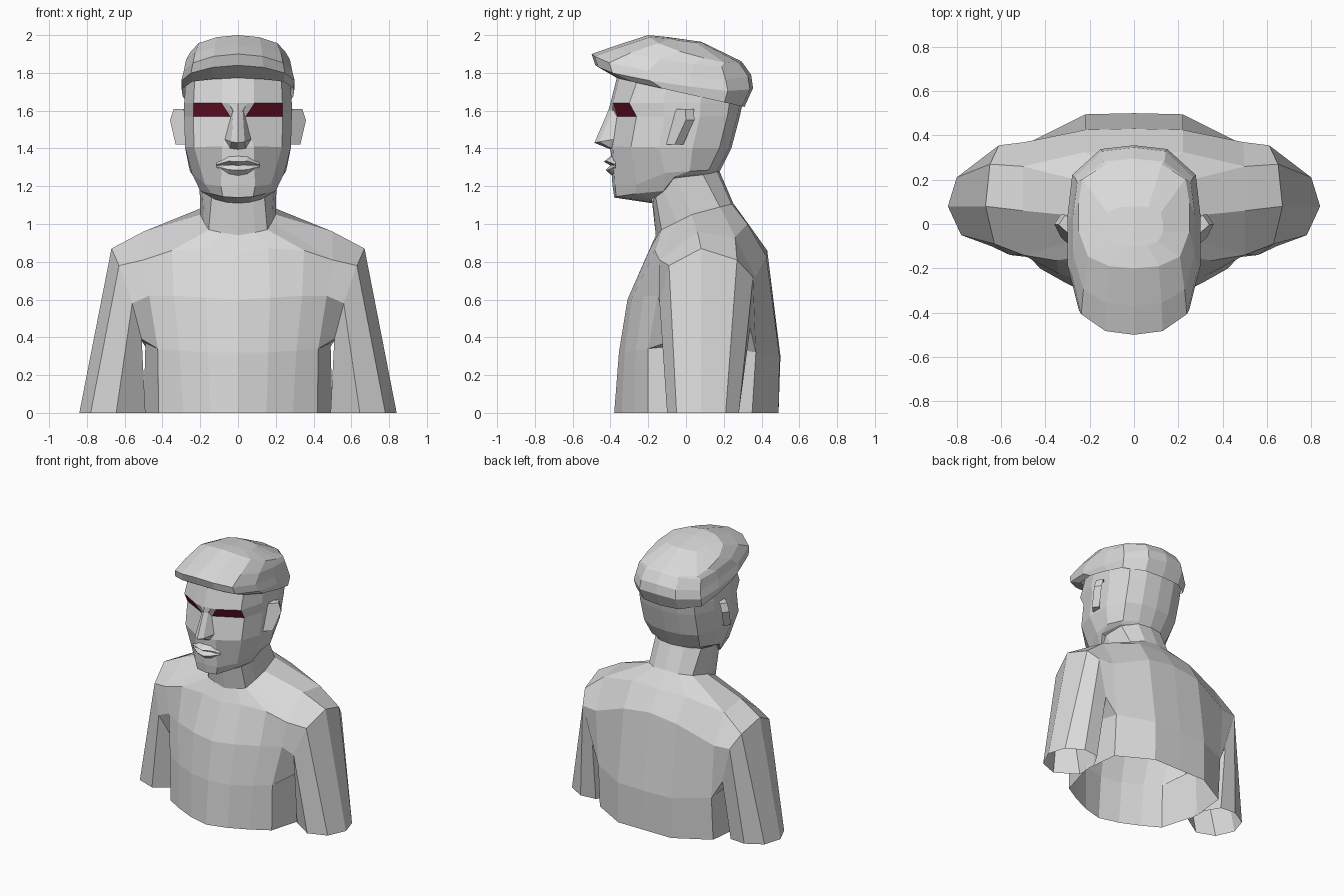
import bpy


def material(name, rgb):
    m = bpy.data.materials.new(name)
    m.diffuse_color = (*rgb, 1)
    return m


GREY = material("plain grey", (0.7, 0.7, 0.7))
RED = material("dark red", (0.2, 0.008, 0.03))


def loft(name, rings, closed=False, cap_top=False, painted=(), skip=()):
    """Skin rings of points (bottom to top) on the +x side and mirror them."""
    n = len(rings[0])
    verts = [p for r in rings for p in r]
    faces, red = [], []
    for i in range(len(rings) - 1):
        for j in range(n if closed else n - 1):
            if (i, j) in skip:
                continue
            k = (j + 1) % n
            if (i, j) in painted:
                red.append(len(faces))
            faces.append((i * n + j, i * n + k, (i + 1) * n + k, (i + 1) * n + j))
    if cap_top:
        faces.append(tuple(range(len(verts) - n, len(verts))))
    me = bpy.data.meshes.new(name)
    me.from_pydata(verts, [], faces)
    me.materials.append(GREY)
    if red:
        me.materials.append(RED)
        for f in red:
            me.polygons[f].material_index = 1
    me.update()
    ob = bpy.data.objects.new(name, me)
    bpy.context.collection.objects.link(ob)
    mod = ob.modifiers.new("mirror", 'MIRROR')
    mod.use_axis[0] = True
    mod.merge_threshold = 0.0005
    return ob


def ring(outline, w, yf, yb, zf, zb, drop=0.0):
    """Half outline scaled to width w, tilted from front to back, sides dropped."""
    return [(u * w, yf + v * (yb - yf), zf + v * (zb - zf) - drop * u * u)
            for u, v in outline]


# Torso: half rings from front centre to back centre, open at the bottom and arms
hem = [(0, -.38, 0), (.15, -.34, 0), (.29, -.275, 0), (.42, -.20, 0),
       (.50, .08, 0), (.47, .35, 0), (.22, .49, 0), (0, .49, 0)]
waist = [(0, -.355, .32), (.16, -.325, .32), (.31, -.265, .33), (.425, -.20, .34),
         (.49, .08, .37), (.47, .37, .32), (.22, .495, .30), (0, .50, .30)]
chest = [(0, -.31, .60), (.17, -.285, .61), (.34, -.225, .62), (.47, -.15, .62),
         (.50, .08, .64), (.49, .37, .72), (.22, .425, .83), (0, .43, .86)]
yoke = [(0, -.20, .85), (.16, -.19, .87), (.35, -.165, .86), (.50, -.14, .81),
        (.50, .06, .96), (.50, .26, .93), (.22, .325, 1.0), (0, .33, 1.0)]
collar = [(0, -.16, .94), (.09, -.145, .955), (.155, -.13, .97), (.18, -.05, 1.01),
          (.20, .03, 1.05), (.18, .18, 1.09), (.10, .24, 1.105), (0, .25, 1.11)]
loft("torso", [hem, waist, chest, yoke, collar],
     skip={(1, 3), (1, 4), (2, 3), (2, 4)})

# Neck
throat = [(0, -.18, 1.12), (.08, -.175, 1.13), (.14, -.16, 1.14), (.19, -.12, 1.18),
          (.205, -.06, 1.26), (.19, .08, 1.28), (.10, .16, 1.285), (0, .175, 1.285)]
loft("neck", [collar, throat])

# Arms: rings counter-clockwise from the outer side, open at the bottom
cuff = [(.84, .08, 0), (.80, .21, 0), (.68, .28, 0), (.56, .27, 0),
        (.50, .17, 0), (.49, .00, 0), (.645, -.10, 0), (.78, -.05, 0)]
shoulder = [(.67, .08, .87), (.65, .27, .81), (.61, .355, .72), (.54, .34, .45),
            (.51, .16, .38), (.51, -.05, .39), (.56, -.14, .58), (.63, -.09, .78)]
armhole = [yoke[4], yoke[5], chest[5], waist[5], waist[4], waist[3], chest[3], yoke[3]]
loft("arms", [cuff, shoulder, armhole], closed=True)

# Jaw rings, then the skull, with the eye band as painted faces under the brow
under = [(0, -.18, 1.11), (.06, -.18, 1.115), (.12, -.18, 1.13), (.17, -.12, 1.165),
         (.20, -.07, 1.24), (.18, .08, 1.255), (.10, .14, 1.265), (0, .16, 1.27)]
jaw = [(0, -.38, 1.14), (.08, -.37, 1.145), (.14, -.27, 1.16), (.20, -.12, 1.175),
       (.235, -.06, 1.25), (.20, .09, 1.265), (.10, .16, 1.27), (0, .175, 1.27)]
chin = [(0, -.39, 1.21), (.09, -.375, 1.20), (.175, -.26, 1.21), (.245, -.11, 1.27),
        (.255, .02, 1.28), (.20, .12, 1.285), (.10, .17, 1.29), (0, .185, 1.29)]
head_outline = [(0, 0), (.3, .02), (.83, .17), (1, .40),
                (1, .68), (.8, .90), (.42, .98), (0, 1)]
skull = [ring(head_outline, *p) for p in (
    (.28, -.40, .24, 1.41, 1.40),
    (.285, -.375, .285, 1.57, 1.57),
    (.285, -.40, .30, 1.64, 1.64),
    (.275, -.36, .31, 1.80, 1.75))]
skull[1][1] = (.04, -.365, 1.57)
skull[1][2] = (.237, -.262, 1.57)
skull[2][2] = (.235, -.30, 1.64)
loft("head", [under, jaw, chin] + skull, painted={(4, 1)})

# Nose
loft("nose", [
    [(0, -.40, 1.395), (.04, -.395, 1.40), (.07, -.35, 1.42)],
    [(0, -.485, 1.43), (.035, -.46, 1.435), (.075, -.37, 1.45)],
    [(0, -.412, 1.60), (.025, -.39, 1.60), (.035, -.35, 1.60)],
    [(0, -.40, 1.64), (.05, -.39, 1.64), (.06, -.35, 1.64)]])

# Lips: rows taper to the mouth corner
loft("lips", [[(0, y, z), (.05, y + .015, z + .003), (.115, -.372, 1.31 + (z - 1.31) * .2)]
              for y, z in ((-.385, 1.25), (-.425, 1.285), (-.40, 1.31),
                           (-.435, 1.33), (-.39, 1.365))])

# Ears: slanted plates flaring and leaning backwards
ear = [(.27, 1.42), (.33, 1.42), (.36, 1.55), (.34, 1.61), (.29, 1.61), (.27, 1.55)]
front = [(x, -.085 + (x - .28) * .9 + (z - 1.5) * .25, z) for x, z in ear]
back = [(x - .03, y + .045, z) for x, y, z in front]
loft("ears", [back, front], closed=True, cap_top=True)

# Cap: rim, brim and crown
cap_outline = [(0, 0), (.45, .02), (.83, .11), (1, .35),
               (1, .62), (.93, .84), (.5, .98), (0, 1)]
loft("cap", [ring(cap_outline, *p) for p in (
    (.293, -.36, .31, 1.77, 1.62),
    (.300, -.48, .355, 1.84, 1.72, .04),
    (.287, -.50, .345, 1.90, 1.79, .05),
    (.275, -.37, .295, 1.945, 1.86, .045),
    (.250, -.20, .28, 2.00, 1.868, .04),
    (.130, -.10, .08, 1.99, 1.965, .01))], cap_top=True)
